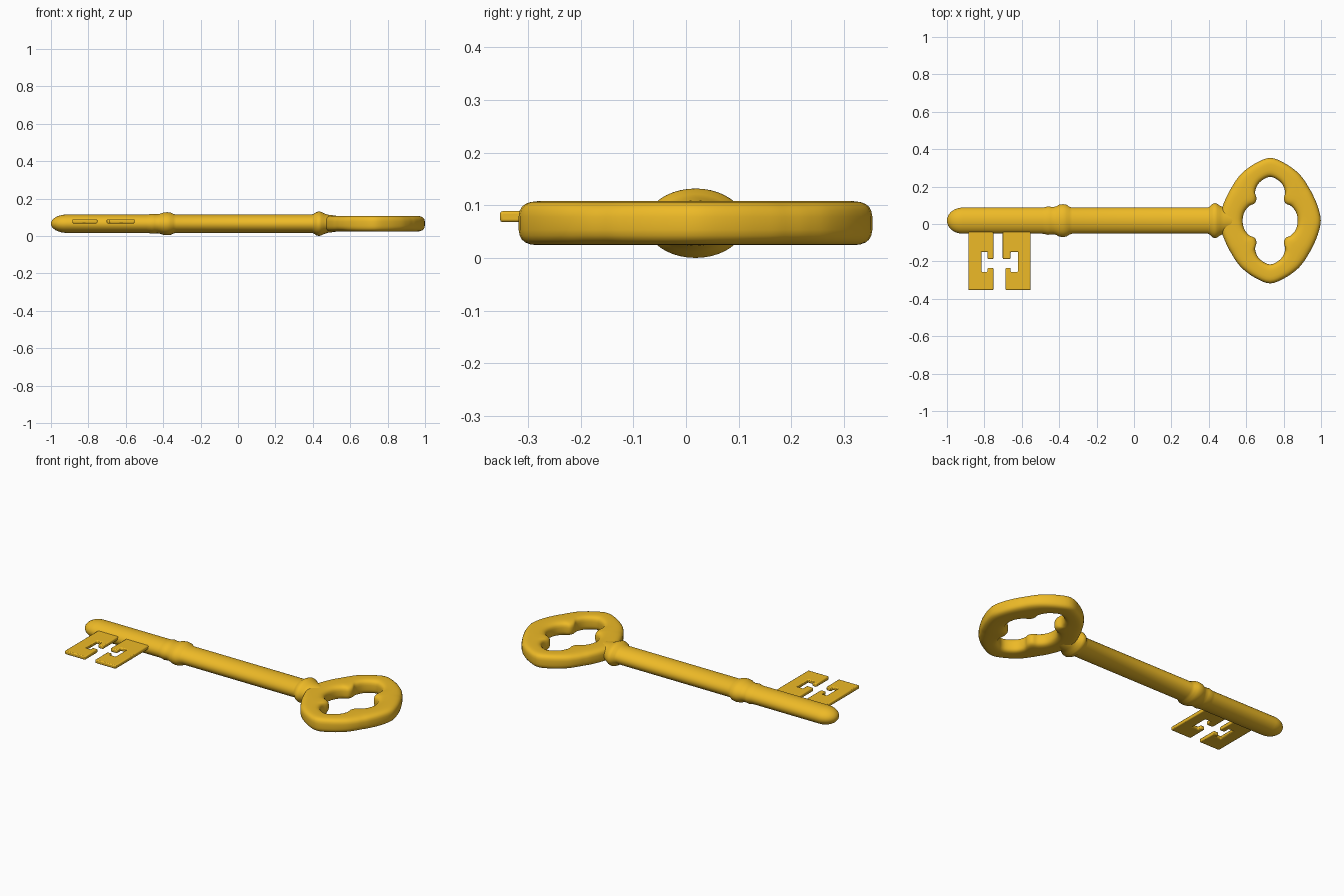
import bpy, bmesh
from math import sin, cos, pi, copysign

if "Cube" in bpy.data.objects:
    bpy.data.objects.remove(bpy.data.objects["Cube"])

AXIS_Y, AXIS_Z = 0.018, 0.066
gold = bpy.data.materials.new("gold")
gold.diffuse_color = (0.85, 0.49, 0.02, 1)
gold.use_nodes = True
gold.node_tree.nodes["Principled BSDF"].inputs["Base Color"].default_value = gold.diffuse_color


def finish(bm, name, angle):
    bmesh.ops.recalc_face_normals(bm, faces=bm.faces)
    me = bpy.data.meshes.new(name)
    bm.to_mesh(me)
    bm.free()
    ob = bpy.data.objects.new(name, me)
    bpy.context.collection.objects.link(ob)
    me.materials.append(gold)
    bpy.ops.object.select_all(action='DESELECT')
    ob.select_set(True)
    bpy.context.view_layer.objects.active = ob
    bpy.ops.object.shade_smooth_by_angle(angle=angle)
    return ob


def bridge(bm, rings, closed=False):
    n = len(rings[0])
    pairs = list(zip(rings, rings[1:])) + ([(rings[-1], rings[0])] if closed else [])
    for a, b in pairs:
        for i in range(n):
            j = (i + 1) % n
            bm.faces.new((a[i], a[j], b[j], b[i]))


def smooth_loop(pts, steps):
    # closed Catmull-Rom through the points
    out, n = [], len(pts)
    for i in range(n):
        p0, p1, p2, p3 = (pts[(i + k) % n] for k in (-1, 0, 1, 2))
        for s in range(steps):
            t = s / steps
            out.append(tuple(0.5 * (2 * b + (c - a) * t + (2 * a - 5 * b + 4 * c - d) * t * t
                                    + (3 * b - a - 3 * c + d) * t ** 3)
                             for a, b, c, d in zip(p0, p1, p2, p3)))
    return out


def four_way(q):
    # mirror a quadrant (from +x axis to +y axis) into a full loop
    half = q + [(-x, y) for x, y in q[-2::-1]]
    return half + [(x, -y) for x, y in half[-2:0:-1]]


# Shaft: oval lathe with rounded tip and two collars (x, radius in y)
R = 0.070
profile = [(-1 + 0.085 * (1 - cos(a * pi / 16)), R * sin(a * pi / 16)) for a in range(1, 9)]
profile += [(-0.49, R), (-0.475, 0.072), (-0.46, 0.076), (-0.445, 0.074), (-0.43, 0.073),
            (-0.415, 0.077), (-0.40, 0.085), (-0.38, 0.088), (-0.36, 0.085), (-0.345, 0.074),
            (-0.33, R), (0.395, R), (0.405, 0.075), (0.418, 0.088), (0.432, 0.094),
            (0.445, 0.090), (0.46, 0.079), (0.48, 0.069), (0.52, 0.062), (0.55, 0.05)]
bm = bmesh.new()
rings = []
for x, r in profile:
    rz = min(r * 0.70, 0.066)
    rings.append([bm.verts.new((x, AXIS_Y + r * cos(2 * pi * k / 40), AXIS_Z + rz * sin(2 * pi * k / 40)))
                  for k in range(40)])
bridge(bm, rings)
tip = bm.verts.new((-1, AXIS_Y, AXIS_Z))
for i in range(40):
    bm.faces.new((tip, rings[0][i], rings[0][(i + 1) % 40]))
bm.faces.new(rings[-1])
finish(bm, "shaft", 0.9)

# Bow: rounded ring between an egg-like outline and a four-lobed opening
BX = 0.728
outer = smooth_loop(four_way([(0.271, 0), (0.255, 0.075), (0.226, 0.143), (0.205, 0.18), (0.182, 0.217),
                              (0.145, 0.26), (0.08, 0.306), (0, 0.336)]), 4)
inner = smooth_loop(four_way([(0.147, 0), (0.138, 0.045), (0.112, 0.078), (0.083, 0.092), (0.073, 0.118),
                              (0.080, 0.155), (0.058, 0.203), (0, 0.234)]), 4)
bm = bmesh.new()
rings = []
for (ox, oy), (ix, iy) in zip(outer, inner):
    ring = []
    for k in range(24):
        a = 2 * pi * (k + 0.5) / 24
        c, s = cos(a), sin(a)
        t = 0.5 + 0.5 * copysign(abs(c) ** 0.6, c)
        z = 0.042 * copysign(abs(s) ** 0.6, s)
        ring.append(bm.verts.new((BX + ix + (ox - ix) * t, AXIS_Y + iy + (oy - iy) * t, AXIS_Z + z)))
    rings.append(ring)
bridge(bm, rings, True)
finish(bm, "bow", 1.2)

# Bits: two thin notched plates
bits = {
    "bit_outer": [(-0.885, 0), (-0.885, -0.353), (-0.752, -0.353), (-0.752, -0.235), (-0.783, -0.235),
                  (-0.783, -0.256), (-0.816, -0.256), (-0.816, -0.149), (-0.783, -0.149),
                  (-0.783, -0.187), (-0.752, -0.187), (-0.752, 0)],
    "bit_inner": [(-0.702, 0), (-0.702, -0.187), (-0.660, -0.187), (-0.660, -0.149), (-0.620, -0.149),
                  (-0.620, -0.256), (-0.660, -0.256), (-0.660, -0.235), (-0.687, -0.235),
                  (-0.687, -0.353), (-0.553, -0.353), (-0.553, 0)],
}
for name, pts in bits.items():
    bm = bmesh.new()
    face = bm.faces.new([bm.verts.new((x, y, 0.068)) for x, y in pts])
    up = bmesh.ops.extrude_face_region(bm, geom=[face])["geom"]
    bmesh.ops.translate(bm, vec=(0, 0, 0.021), verts=[v for v in up if isinstance(v, bmesh.types.BMVert)])
    ob = finish(bm, name, 0.6)
    bev = ob.modifiers.new("soft_edges", 'BEVEL')
    bev.width, bev.segments = 0.005, 2
